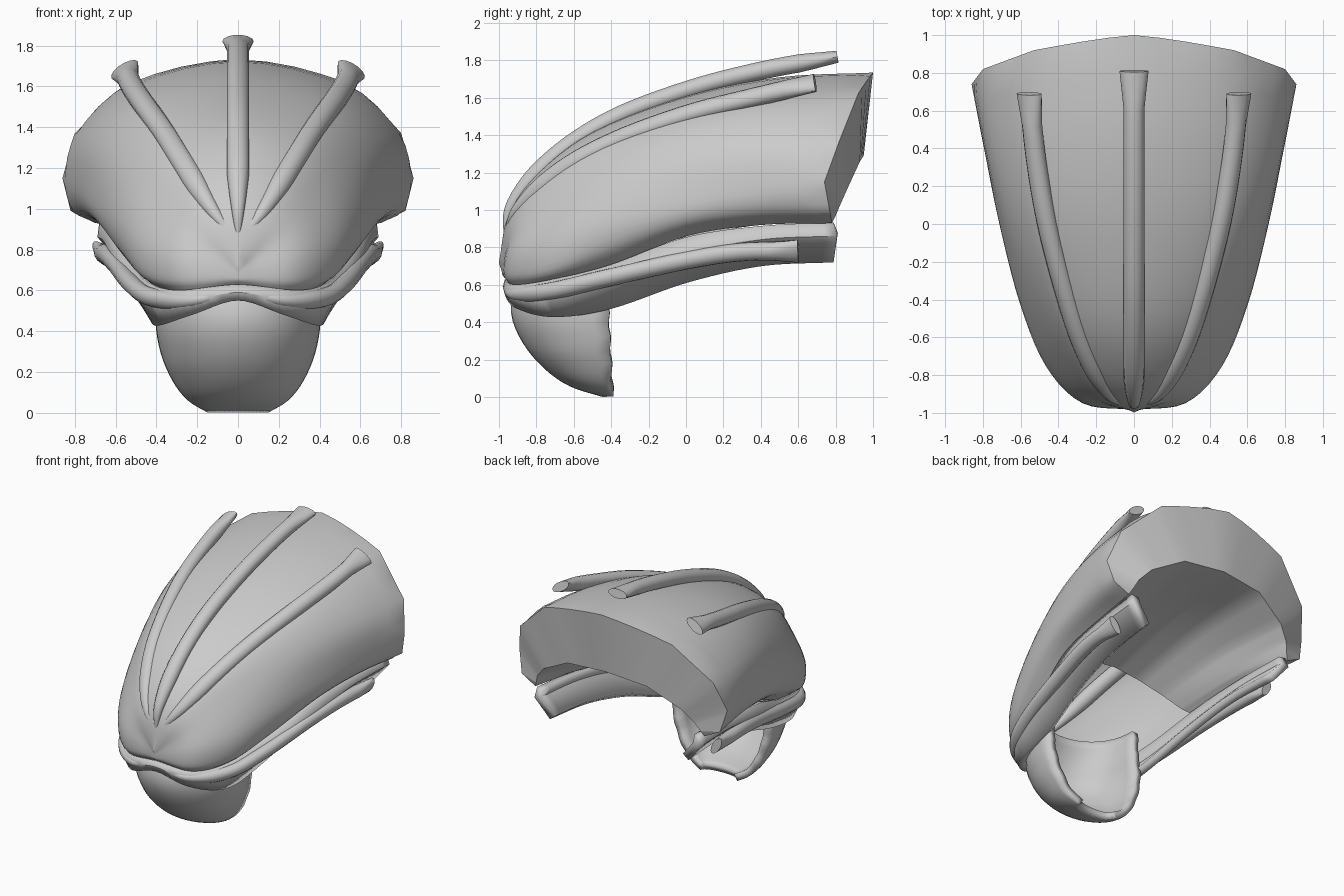
import bpy, bmesh, math
from mathutils import Vector as V

if "Cube" in bpy.data.objects:
    bpy.data.objects.remove(bpy.data.objects["Cube"])


def spline(pts, n):
    """Catmull-Rom through pts with n steps per span."""
    p = [V(q) for q in pts]
    p = [2 * p[0] - p[1]] + p + [2 * p[-1] - p[-2]]
    out = []
    for i in range(1, len(p) - 2):
        a, b, c, d = p[i - 1:i + 3]
        for k in range(n):
            t = k / n
            out.append(0.5 * (2 * b + (c - a) * t + (2 * a - 5 * b + 4 * c - d) * t * t
                              + (3 * b - a - 3 * c + d) * t ** 3))
    return out + [p[-2]]


def straight(pts, n):
    """Straight segments through pts with n steps per span."""
    p = [V(q) for q in pts]
    return [a.lerp(b, k / n) for a, b in zip(p, p[1:]) for k in range(n)] + [p[-1]]


def flip(q):
    return (-q[0], q[1], q[2])


def both_sides(half):
    """Mirror a half list that starts on the centre line."""
    return [flip(q) for q in reversed(half[1:])] + list(half)


def grid(name, rows, closed=False, caps=False, thick=0, angle=40):
    bm = bmesh.new()
    vs = [[bm.verts.new(q) for q in r] for r in rows]
    n = len(rows[0])
    for r, s in zip(vs, vs[1:]):
        for j in range(n if closed else n - 1):
            k = (j + 1) % n
            bm.faces.new((r[j], r[k], s[k], s[j]))
    if caps:
        bm.faces.new(vs[-1])
    bmesh.ops.remove_doubles(bm, verts=bm.verts, dist=0.0005)
    bmesh.ops.recalc_face_normals(bm, faces=bm.faces)
    me = bpy.data.meshes.new(name)
    bm.to_mesh(me)
    bm.free()
    ob = bpy.data.objects.new(name, me)
    bpy.context.collection.objects.link(ob)
    if thick:
        m = ob.modifiers.new("thickness", 'SOLIDIFY')
        m.thickness, m.offset = thick, 0
    bpy.ops.object.select_all(action='DESELECT')
    ob.select_set(True)
    bpy.context.view_layer.objects.active = ob
    bpy.ops.object.shade_smooth_by_angle(angle=math.radians(angle))
    return ob


def tube(name, pts, centre_z, r=0.055):
    """Oval tube, pointed at the front and flared at its back end."""
    path = spline(pts, 6)
    rows = []
    for i, p in enumerate(path):
        t = i / (len(path) - 1)
        tan = (path[min(i + 1, len(path) - 1)] - path[max(i - 1, 0)]).normalized()
        nor = p - V((0, max(p.y, -0.5), centre_z))
        nor = (nor - tan * nor.dot(tan)).normalized()
        side = tan.cross(nor)
        grow = min(1, 0.08 + t * 3.5)
        flare = max(0, (t - 0.92) / 0.08)
        w = r * grow * (1 + 0.4 * flare)
        h = r * grow * (0.9 - 0.3 * flare)
        rows.append([p + side * w * math.cos(a) + nor * h * math.sin(a)
                     for a in (k * math.tau / 14 for k in range(14))])
    return grid(name, rows, closed=True, caps=True)


# Upper shell: lengthwise rails from the crown to the lower edge
rails = [
    [(0, -1, .72), (0, -.95, .97), (0, -.8, 1.19), (0, -.5, 1.42), (0, 0, 1.61), (0, .5, 1.71), (0, 1, 1.735)],
    [(0, -.995, .70), (.13, -.94, .95), (.24, -.75, 1.17), (.34, -.45, 1.36), (.44, 0, 1.52), (.49, .45, 1.60), (.53, .92, 1.62)],
    [(0, -.99, .69), (.23, -.92, .89), (.39, -.7, 1.06), (.52, -.4, 1.21), (.65, 0, 1.32), (.74, .4, 1.37), (.80, .82, 1.37)],
    [(0, -.985, .67), (.27, -.945, .76), (.46, -.75, .84), (.60, -.42, .97), (.71, 0, 1.07), (.79, .38, 1.13), (.86, .74, 1.15)],
    [(0, -.98, .65), (.27, -.945, .65), (.46, -.74, .68), (.58, -.42, .80), (.69, 0, .94), (.76, .4, .99), (.82, .77, .99)],
    [(0, -.96, .63), (.25, -.92, .60), (.40, -.72, .62), (.48, -.4, .70), (.58, 0, .86), (.64, .4, .92), (.70, .78, .93)],
]
long_rails = [spline(r, 5) for r in rails]
rows = [spline(both_sides([r[j] for r in long_rails]), 4) for j in range(len(long_rails[0]))]
# the back edge is cut in straight segments, slightly rounded over the crown
cut = straight(both_sides([r[-1] for r in rails]), 4)
rows[-1] = [a.lerp(b, 0.5) if abs(a.x) < 0.5 else a for a, b in zip(cut, rows[-1])]
grid("upper_shell", rows, angle=60)

# Rear wall: flat band from the shell's back edge down to the inner arch
arch = [(0, .95, 1.29), (.33, .93, 1.26), (.57, .87, 1.13), (.65, .83, 1.04), (.68, .80, .97), (.70, .78, .93)]
inner = straight(both_sides(arch), 4)
grid("rear_wall", [rows[-1], inner], angle=15)

# Inner lining: ceiling running forward from the arch
mid = [(0, .4, 1.21), (.26, .39, 1.18), (.46, .38, 1.07), (.54, .38, .98), (.58, .38, .94), (.62, .39, .92)]
front = [(0, -.2, 1.05), (.2, -.19, 1.02), (.37, -.14, .94), (.45, -.11, .89), (.50, -.09, .86), (.55, -.07, .84)]
lining = [spline(c, 5) for c in zip(arch, mid, front)]
grid("inner_lining", [straight(both_sides([c[j] for c in lining]), 4) for j in range(len(lining[0]))])

# Jaw band wrapping around the front under the shell
jaw = [
    [(0, -.94, .62), (.25, -.90, .60), (.39, -.72, .62), (.48, -.4, .70), (.58, 0, .85), (.62, .4, .91), (.65, .79, .93)],
    [(0, -.95, .59), (.24, -.91, .55), (.41, -.72, .54), (.50, -.4, .61), (.59, 0, .77), (.63, .4, .85), (.66, .81, .87)],
    [(0, -.94, .56), (.22, -.89, .49), (.37, -.70, .44), (.41, -.4, .49), (.47, 0, .63), (.51, .4, .72), (.55, .79, .74)],
]
grid("jaw_band", [spline(both_sides(r), 6) for r in jaw], thick=0.06, angle=35)

# Chin cup: open at the back, its wall reaching up inside the shell
levels = spline([(.37, -.80, .78), (.37, -.88, .60), (.38, -.91, .45), (.355, -.85, .30), (.30, -.74, .17),
                 (.23, -.61, .08), (.14, -.44, .025)], 4)
cup = []
for q in levels:
    back = -.42 + .03 * (1 - q.z / .6) + .005 * math.sin(q.z * 45)
    cup.append([(q.x * math.cos(a), back + (q.y - back) * math.sin(a) ** .85, q.z)
                for a in (k * math.pi / 24 for k in range(25))])
grid("chin_cup", cup, thick=0.05)

# Crest tubes fanning from the front
tube("centre_crest_tube", [(0, -.97, .83), (0, -.93, 1.03), (0, -.71, 1.28), (0, -.4, 1.485),
                           (0, 0, 1.64), (0, .4, 1.745), (0, .81, 1.82)], .8)
side_crest = [(0, -.97, .83), (.13, -.90, 1.0), (.26, -.67, 1.21), (.36, -.38, 1.37),
              (.46, 0, 1.51), (.52, .35, 1.60), (.555, .69, 1.68)]
# Lower tubes along the jaw
jaw_tube = [(0, -.96, .60), (.22, -.925, .55), (.42, -.73, .565), (.52, -.45, .63),
            (.60, 0, .73), (.645, .3, .775), (.67, .6, .78)]
for label, fn in (("right", tuple), ("left", flip)):
    tube(label + "_crest_tube", [fn(q) for q in side_crest], .8)
    tube(label + "_jaw_tube", [fn(q) for q in jaw_tube], 1.17, .05)
